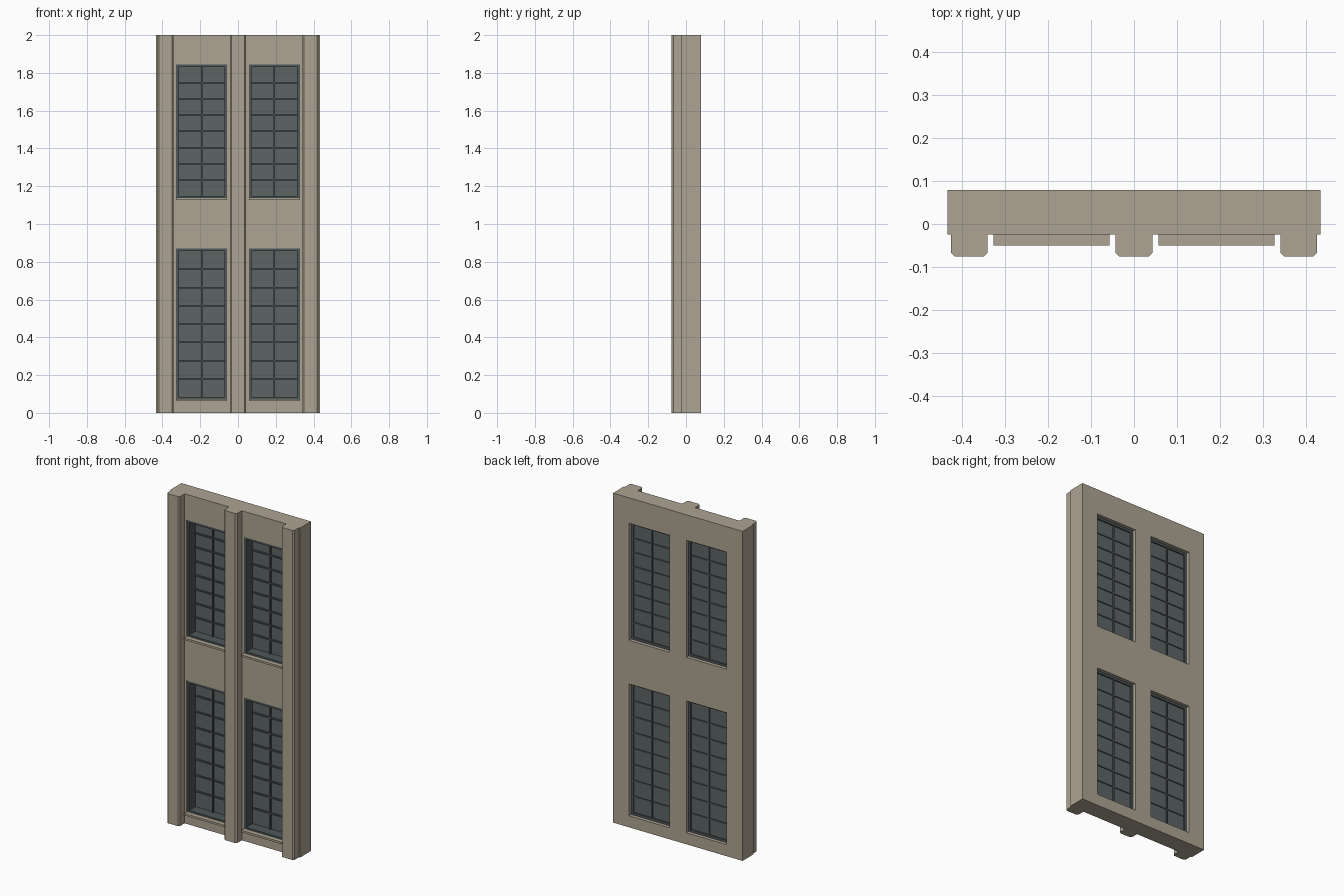
import bpy, bmesh
from mathutils import Vector

if "Cube" in bpy.data.objects:
    bpy.data.objects.remove(bpy.data.objects["Cube"], do_unlink=True)


def material(name, rgb):
    m = bpy.data.materials.new(name)
    m.use_nodes = True
    m.diffuse_color = (*rgb, 1)
    m.node_tree.nodes["Principled BSDF"].inputs["Base Color"].default_value = (*rgb, 1)
    return m


stone = material("warm stone", (0.42, 0.37, 0.29))
frame_grey = material("dark frame grey", (0.075, 0.095, 0.1))
glass_grey = material("slate glass", (0.11, 0.13, 0.13))


def add_box(bm, x0, x1, y0, y1, z0, z1):
    verts = bmesh.ops.create_cube(bm, size=1)["verts"]
    for v in verts:
        v.co = Vector((x1 if v.co.x > 0 else x0,
                       y1 if v.co.y > 0 else y0,
                       z1 if v.co.z > 0 else z0))


def finish(bm, name, mat):
    bmesh.ops.recalc_face_normals(bm, faces=bm.faces)
    mesh = bpy.data.meshes.new(name)
    bm.to_mesh(mesh)
    bm.free()
    mesh.materials.append(mat)
    ob = bpy.data.objects.new(name, mesh)
    bpy.context.collection.objects.link(ob)
    return ob


def boxes(name, mat, *dims):
    bm = bmesh.new()
    for d in dims:
        add_box(bm, *d)
    return finish(bm, name, mat)


HALF, BACK, FACE, TOP = 0.435, 0.079, -0.025, 2.0
X0, X1 = 0.057, 0.327
STOREYS = {"lower": (0.07, 0.87), "upper": (1.135, 1.845)}
SIDES = {"left": 1, "right": -1}


# Wall: a grid of front and back cells with the window cells left open
def build_wall():
    xs = [-HALF, -X1, -X0, X0, X1, HALF]
    zs = [0, *STOREYS["lower"], *STOREYS["upper"], TOP]
    bm = bmesh.new()
    for i in range(5):
        for j in range(5):
            if i % 2 and j % 2:
                continue
            corners = [(xs[i], zs[j]), (xs[i + 1], zs[j]),
                       (xs[i + 1], zs[j + 1]), (xs[i], zs[j + 1])]
            bm.faces.new([bm.verts.new((x, FACE, z)) for x, z in corners])
    bmesh.ops.remove_doubles(bm, verts=bm.verts, dist=0.0001)
    ext = bmesh.ops.extrude_face_region(bm, geom=bm.faces[:], use_keep_orig=True)
    moved = [g for g in ext["geom"] if isinstance(g, bmesh.types.BMVert)]
    bmesh.ops.translate(bm, verts=moved, vec=(0, BACK - FACE, 0))
    # Merge the flat cells into clean panels
    bmesh.ops.dissolve_limit(bm, angle_limit=0.01, verts=bm.verts, edges=bm.edges)
    finish(bm, "wall", stone)


# Pilaster: chamfered profile extruded to full height
def build_pilaster(name, cx):
    w, front, c = 0.043, -0.076, 0.009
    profile = [(-w, FACE), (-w, front + c), (c - w, front),
               (w - c, front), (w, front + c), (w, FACE)]
    bm = bmesh.new()
    face = bm.faces.new([bm.verts.new((cx + x, y, 0)) for x, y in profile])
    ext = bmesh.ops.extrude_face_region(bm, geom=[face], use_keep_orig=True)
    moved = [g for g in ext["geom"] if isinstance(g, bmesh.types.BMVert)]
    bmesh.ops.translate(bm, verts=moved, vec=(0, 0, TOP))
    finish(bm, name, stone)


# Window: lining frame, glazing bars, glass and sill
def build_window(name, a, b, z0, z1):
    t, rows, bar = 0.014, 8, 0.004
    fy0, fy1 = FACE + 0.003, 0.058
    boxes(name + "_frame", frame_grey,
          (a, a + t, fy0, fy1, z0, z1), (b - t, b, fy0, fy1, z0, z1),
          (a + t, b - t, fy0, fy1, z0, z0 + t),
          (a + t, b - t, fy0, fy1, z1 - t, z1))
    mid, step = (a + b) / 2, (z1 - z0 - 2 * t) / rows
    by0, by1 = 0.03, 0.056
    bars = [(mid - bar, mid + bar, by0, by1, z0 + t, z1 - t)]
    for r in range(1, rows):
        z = z0 + t + r * step
        bars.append((a + t, b - t, by0 + 0.002, by1 - 0.001, z - bar, z + bar))
    boxes(name + "_glazing_bars", frame_grey, *bars)
    boxes(name + "_glass", glass_grey, (a + t, b - t, 0.04, 0.05, z0 + t, z1 - t))
    boxes(name + "_sill", stone, (a, b, -0.05, FACE + 0.003, z0 - 0.008, z0 + 0.004))


build_wall()
for label, x in (("left", 0.384), ("centre", 0), ("right", -0.384)):
    build_pilaster(label + "_pilaster", x)
for storey, (z0, z1) in STOREYS.items():
    for side, s in SIDES.items():
        a, b = sorted((s * X0, s * X1))
        build_window(f"{storey}_{side}_window", a, b, z0, z1)
